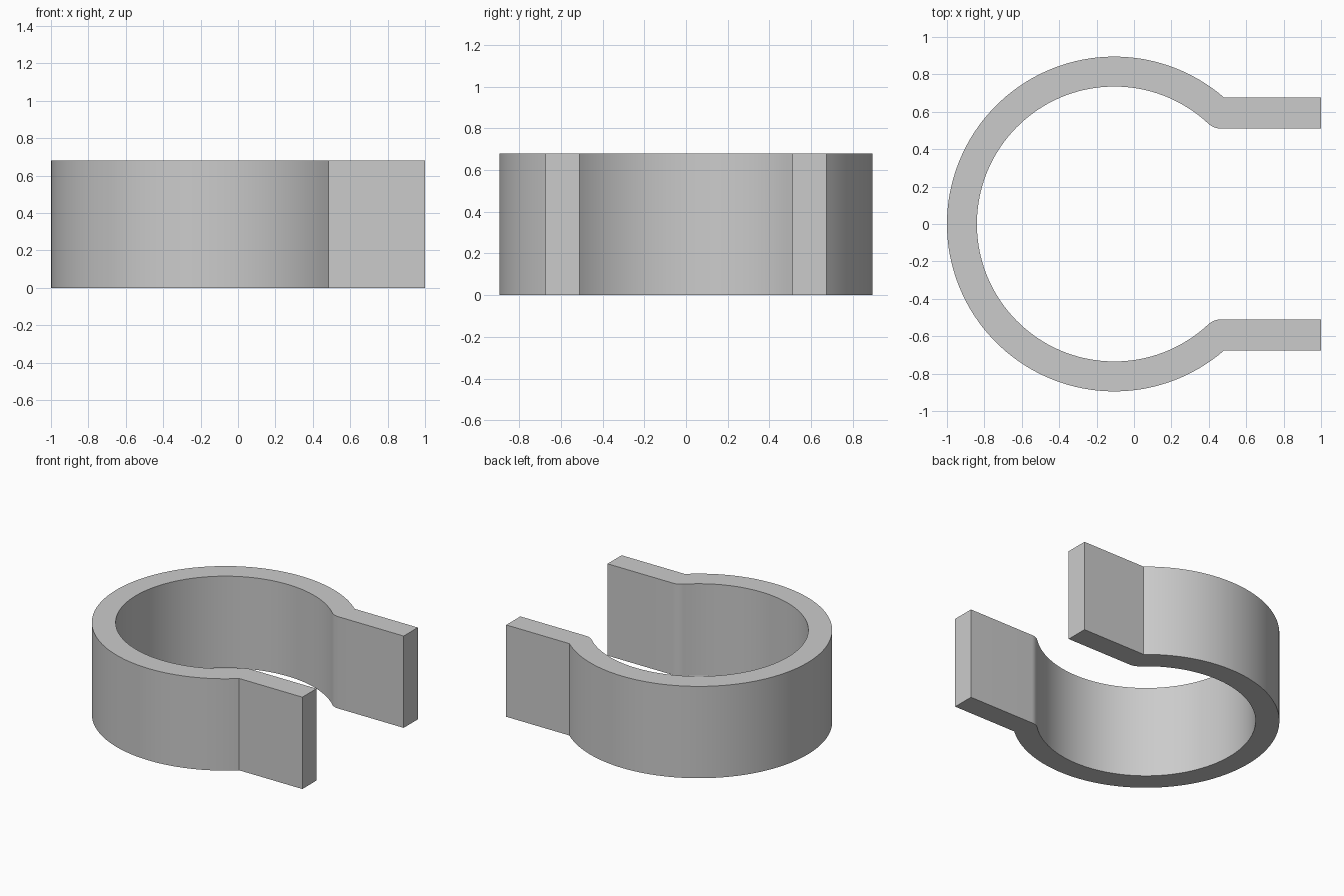
import bpy
import bmesh
from math import sqrt, atan2, cos, sin, pi

cube = bpy.data.objects.get("Cube")
if cube:
    bpy.data.objects.remove(cube, do_unlink=True)

HEIGHT = 0.68
CX = -0.105                      # ring centre
R_OUT, R_IN = 0.895, 0.735       # ring radii
TAB_OUT, TAB_IN = 0.675, 0.51    # tab faces
TAB_END = 1.0
FILLET = 0.1


def arc(cx, cy, r, start, end, steps):
    return [(cx + r * cos(start + (end - start) * i / steps),
             cy + r * sin(start + (end - start) * i / steps))
            for i in range(steps + 1)]


def mirrored(points):
    return [(x, -y) for x, y in reversed(points)]


# Outer half: tab end, sharp corner, then round to the back of the ring
a_out = atan2(TAB_OUT, sqrt(R_OUT ** 2 - TAB_OUT ** 2))
outer = [(TAB_END, TAB_OUT)] + arc(CX, 0, R_OUT, a_out, pi, 48)

# Inner half: tab end, rounded bend, then round to the back of the ring
fy = TAB_IN + FILLET
fx = sqrt((R_IN + FILLET) ** 2 - fy ** 2)
a_in = atan2(fy, fx)
inner = [(TAB_END, TAB_IN)]
inner += arc(CX + fx, fy, FILLET, -pi / 2, a_in - pi, 8)
inner += arc(CX, 0, R_IN, a_in, pi, 48)[1:]

# Closed outline of the clip, symmetric about the x axis
outer_all = outer + mirrored(outer[:-1])
inner_all = inner + mirrored(inner[:-1])
outline = outer_all + inner_all[::-1]

bm = bmesh.new()
base = bm.faces.new([bm.verts.new((x, y, 0)) for x, y in outline])
extruded = bmesh.ops.extrude_face_region(bm, geom=[base], use_keep_orig=True)
top = [g for g in extruded["geom"] if isinstance(g, bmesh.types.BMVert)]
bmesh.ops.translate(bm, vec=(0, 0, HEIGHT), verts=top)
bmesh.ops.recalc_face_normals(bm, faces=bm.faces)
mesh = bpy.data.meshes.new("open_ring_clip")
bm.to_mesh(mesh)
bm.free()

clip = bpy.data.objects.new("open_ring_clip", mesh)
bpy.context.collection.objects.link(clip)

# Plain grey material
grey = bpy.data.materials.new("light_grey")
grey.use_nodes = True
colour = (0.6, 0.6, 0.6, 1)
grey.diffuse_color = colour
grey.node_tree.nodes["Principled BSDF"].inputs["Base Color"].default_value = colour
mesh.materials.append(grey)

# Smooth curved walls, keep rims and corners sharp
bpy.ops.object.select_all(action="DESELECT")
clip.select_set(True)
bpy.context.view_layer.objects.active = clip
bpy.ops.object.shade_smooth_by_angle(angle=pi / 6)
